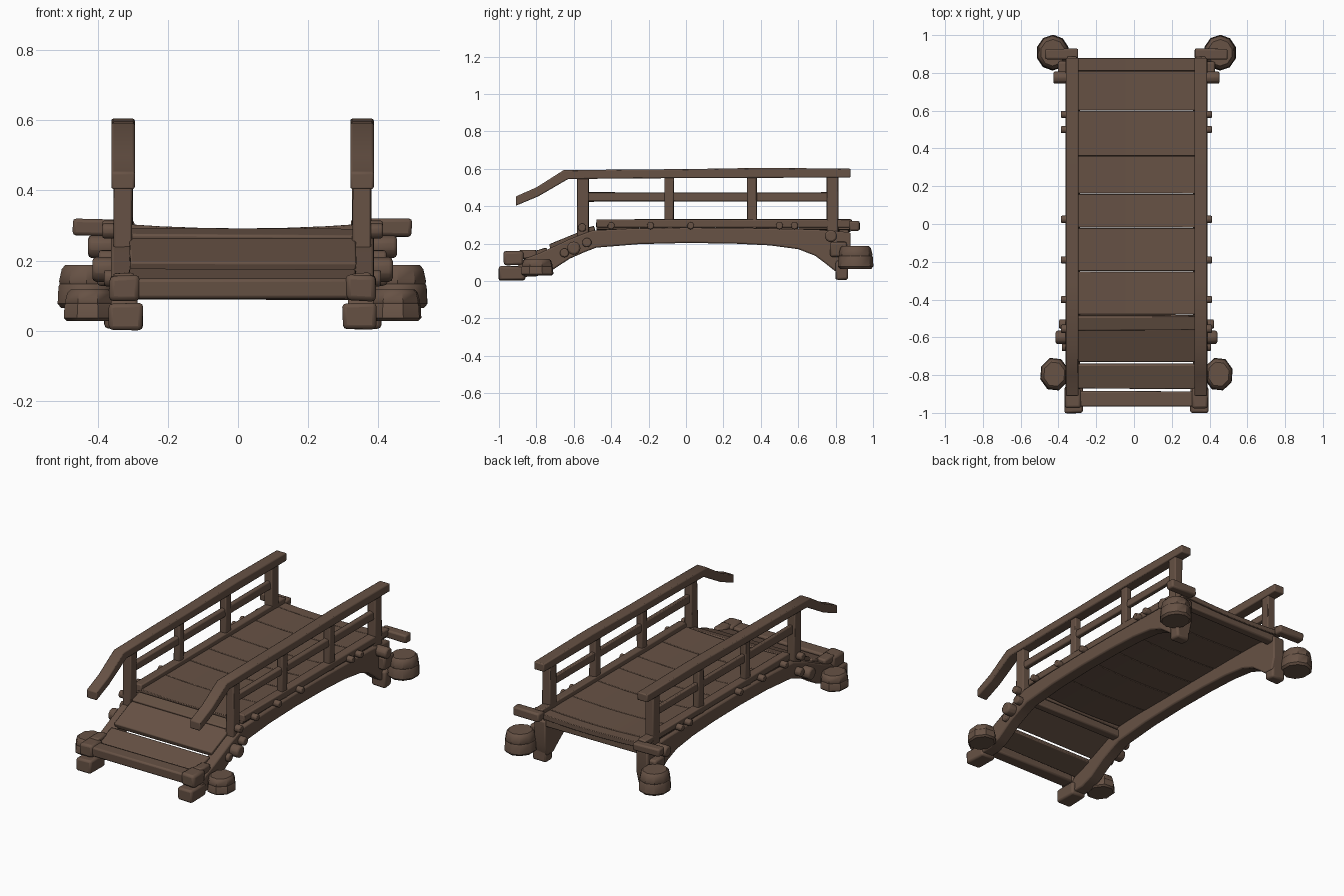
import bpy, bmesh, math, random
from mathutils import Vector, Matrix

if "Cube" in bpy.data.objects:
    bpy.data.objects.remove(bpy.data.objects["Cube"])

random.seed(4)
wood = bpy.data.materials.new("brown wood")
wood.diffuse_color = (0.135, 0.084, 0.059, 1)
wood.use_nodes = True
wood.node_tree.nodes["Principled BSDF"].inputs["Base Color"].default_value = wood.diffuse_color


def finish(name, bm, bevel=0.008):
    bmesh.ops.recalc_face_normals(bm, faces=bm.faces)
    me = bpy.data.meshes.new(name)
    bm.to_mesh(me)
    bm.free()
    me.materials.append(wood)
    ob = bpy.data.objects.new(name, me)
    bpy.context.collection.objects.link(ob)
    if bevel:
        m = ob.modifiers.new("worn edges", 'BEVEL')
        m.width, m.segments, m.limit_method = bevel, 2, 'ANGLE'
        m.angle_limit = math.radians(35)
    bpy.ops.object.select_all(action='DESELECT')
    ob.select_set(True)
    bpy.context.view_layer.objects.active = ob
    bpy.ops.object.shade_smooth_by_angle(angle=math.radians(35))
    return ob


def box(name, x, y, z, bevel=0.008, jitter=0.003, tilt=0):
    """Worn box from (min, max) ranges, tilted about x."""
    bm = bmesh.new()
    bmesh.ops.create_cube(bm, size=1)
    size = Vector((x[1] - x[0], y[1] - y[0], z[1] - z[0]))
    mid = Vector((x[1] + x[0], y[1] + y[0], z[1] + z[0])) / 2
    rot = Matrix.Rotation(tilt, 3, 'X')
    for v in bm.verts:
        p = Vector([a * b + random.uniform(-jitter, jitter) for a, b in zip(v.co, size)])
        v.co = rot @ p + mid
    return finish(name, bm, bevel)


def side_profile(name, pts, x0, x1, bevel=0.008):
    """Extrude a (y, z) outline across x."""
    bm = bmesh.new()
    f = bm.faces.new([bm.verts.new((x0, y, z)) for y, z in pts])
    r = bmesh.ops.extrude_face_region(bm, geom=[f])
    bmesh.ops.translate(bm, vec=(x1 - x0, 0, 0),
                        verts=[g for g in r["geom"] if isinstance(g, bmesh.types.BMVert)])
    return finish(name, bm, bevel)


def stone(name, c, z0, z1, rx, ry, n=10):
    """Faceted block turned from a barrel profile."""
    bm = bmesh.new()
    rings = []
    for t, s in ((0, .88), (.1, 1), (.5, .97), (.56, .93), (.62, .95), (.9, .86), (1, .74)):
        rings.append([bm.verts.new((c[0] + rx * s * math.cos(k * math.tau / n + .3),
                                    c[1] + ry * s * math.sin(k * math.tau / n + .3),
                                    z0 + t * (z1 - z0))) for k in range(n)])
    for a, b in zip(rings, rings[1:]):
        for k in range(n):
            bm.faces.new((a[k], a[(k + 1) % n], b[(k + 1) % n], b[k]))
    bm.faces.new(rings[0])
    bm.faces.new(rings[-1])
    return finish(name, bm, 0)


def peg(name, x0, x1, y, z, r):
    """Log end lying along x."""
    bm = bmesh.new()
    mat = Matrix.Translation(((x0 + x1) / 2, y, z)) @ Matrix.Rotation(math.pi / 2, 4, 'Y')
    bmesh.ops.create_cone(bm, cap_ends=True, segments=10, radius1=r, radius2=r,
                          depth=abs(x1 - x0), matrix=mat)
    return finish(name, bm, r * .3)


beam = [(0.88, 0.26), (0.7, 0.275), (0.3, 0.283), (0, 0.285), (-0.3, 0.28), (-0.5, 0.27),
        (-0.62, 0.225), (-0.78, 0.15), (-0.86, 0.12), (-0.9, 0.08), (-0.9, 0.02), (-0.8, 0.025),
        (-0.72, 0.055), (-0.62, 0.12), (-0.54, 0.155), (-0.48, 0.178), (-0.25, 0.197), (0, 0.203),
        (0.25, 0.2), (0.45, 0.19), (0.6, 0.17), (0.69, 0.135), (0.75, 0.09), (0.8, 0.05),
        (0.86, 0.05), (0.88, 0.12)]
handrail = [(0.88, 0.6), (0.42, 0.605), (0, 0.598), (-0.3, 0.596), (-0.655, 0.592), (-0.8, 0.5),
            (-0.91, 0.452), (-0.91, 0.402), (-0.79, 0.452), (-0.63, 0.545), (-0.3, 0.548),
            (0, 0.55), (0.88, 0.553)]

for side, s, cx in (("left", -1, -0.327), ("right", 1, 0.353)):
    def span(a, b):
        # range measured outward from the rail centre line
        return sorted((cx + s * a, cx + s * b))

    # arched side beam and its feet
    side_profile(side + "_arched_beam", beam, *span(-0.04, 0.035))
    box(side + "_front_foot", span(-0.055, 0.04), (-1.0, -0.86), (0.003, 0.078), 0.012)
    box(side + "_back_foot", span(-0.035, 0.055), (0.8, 0.865), (0.005, 0.11), 0.012)

    # railing
    side_profile(side + "_handrail", handrail, *span(-0.033, 0.034), bevel=0.006)
    for i, (y, w, z0) in enumerate(((-0.55, .032, .2), (-0.09, .023, .28),
                                    (0.352, .025, .28), (0.782, .031, .19))):
        wx = 0.026 if i in (0, 3) else 0.02
        box(f"{side}_post_{i + 1}", span(-wx, wx), (y - w, y + w), (z0, 0.56), 0.006)
    box(side + "_middle_rail", span(-0.014, 0.014), (-0.54, 0.78), (0.425, 0.473), 0.006)
    box(side + "_curb_rail", span(-0.024, 0.024), (-0.48, 0.885), (0.288, 0.328), 0.006)

    # peg ends along the deck
    for i, y in enumerate((-0.4, -0.19, 0.025, 0.5, 0.58)):
        peg(f"{side}_deck_peg_{i + 1}", *span(0, 0.06), y, 0.295, 0.02)

    # brace logs and end bar
    peg(side + "_back_brace", *span(0, 0.1), 0.775, 0.24, 0.034)
    box(side + "_back_wedge", span(0.0, 0.075), (0.77, 0.86), (0.13, 0.21), 0.012)
    box(side + "_back_bar", span(-0.03, 0.143), (0.872, 0.928), (0.27, 0.318), 0.01)
    peg(side + "_front_brace", *span(0, 0.088), -0.6, 0.175, 0.037)
    peg(side + "_front_brace_upper", *span(0, 0.07), -0.53, 0.205, 0.026)
    peg(side + "_front_peg", *span(0, 0.06), -0.555, 0.285, 0.023)
    peg(side + "_front_peg_low", *span(0, 0.055), -0.65, 0.15, 0.025)

    # footing stones
    stone(side + "_back_stone", (cx + s * 0.103 + s * 0.0, 0.907), 0.065, 0.188, 0.088, 0.095)
    stone(side + "_front_stone", (cx + s * 0.095, -0.795), 0.028, 0.118, 0.078, 0.09, 8)

    # collar on the front cross beam
    box(side + "_front_collar", span(-0.045, 0.04), (-0.975, -0.87), (0.085, 0.158), 0.014)
    box(side + "_front_cap", span(-0.03, 0.03), (-0.89, -0.8), (0.12, 0.165), 0.01)

# sagging deck planks, laid nearly edge to edge
edges = [-0.48, -0.25, -0.02, 0.16, 0.36, 0.6, 0.81, 0.88]
for i, (a, b) in enumerate(zip(edges, edges[1:])):
    bm = bmesh.new()
    z = 0.3 + random.uniform(-0.002, 0.002)
    cols = []
    for k in range(7):
        t = k / 3 - 1
        x, zz = 0.013 + 0.355 * t, z - 0.008 + 0.014 * t * t
        cols.append([bm.verts.new(p) for p in ((x, a + .001, zz - .03), (x, b - .001, zz - .03),
                                               (x, b - .001, zz), (x, a + .001, zz))])
    for p, q in zip(cols, cols[1:]):
        for k in range(4):
            bm.faces.new((p[k], p[(k + 1) % 4], q[(k + 1) % 4], q[k]))
    bm.faces.new(cols[0])
    bm.faces.new(cols[-1])
    finish(f"deck_plank_{i + 1}", bm, 0.003)

# ramp planks and cross beams
inner = (-0.31, 0.335)
box("front_cross_beam", inner, (-0.965, -0.885), (0.09, 0.15), 0.01)
box("ramp_plank_1", inner, (-0.872, -0.74), (0.13, 0.16), 0.006, tilt=0.3)
box("ramp_plank_2", inner, (-0.735, -0.55), (0.2, 0.232), 0.006, tilt=0.4)
box("ramp_plank_3", inner, (-0.56, -0.488), (0.25, 0.283), 0.006, tilt=0.25)
box("back_cross_beam", inner, (0.82, 0.87), (0.225, 0.275), 0.008)
box("front_under_beam", inner, (-0.53, -0.48), (0.2, 0.25), 0.008)
